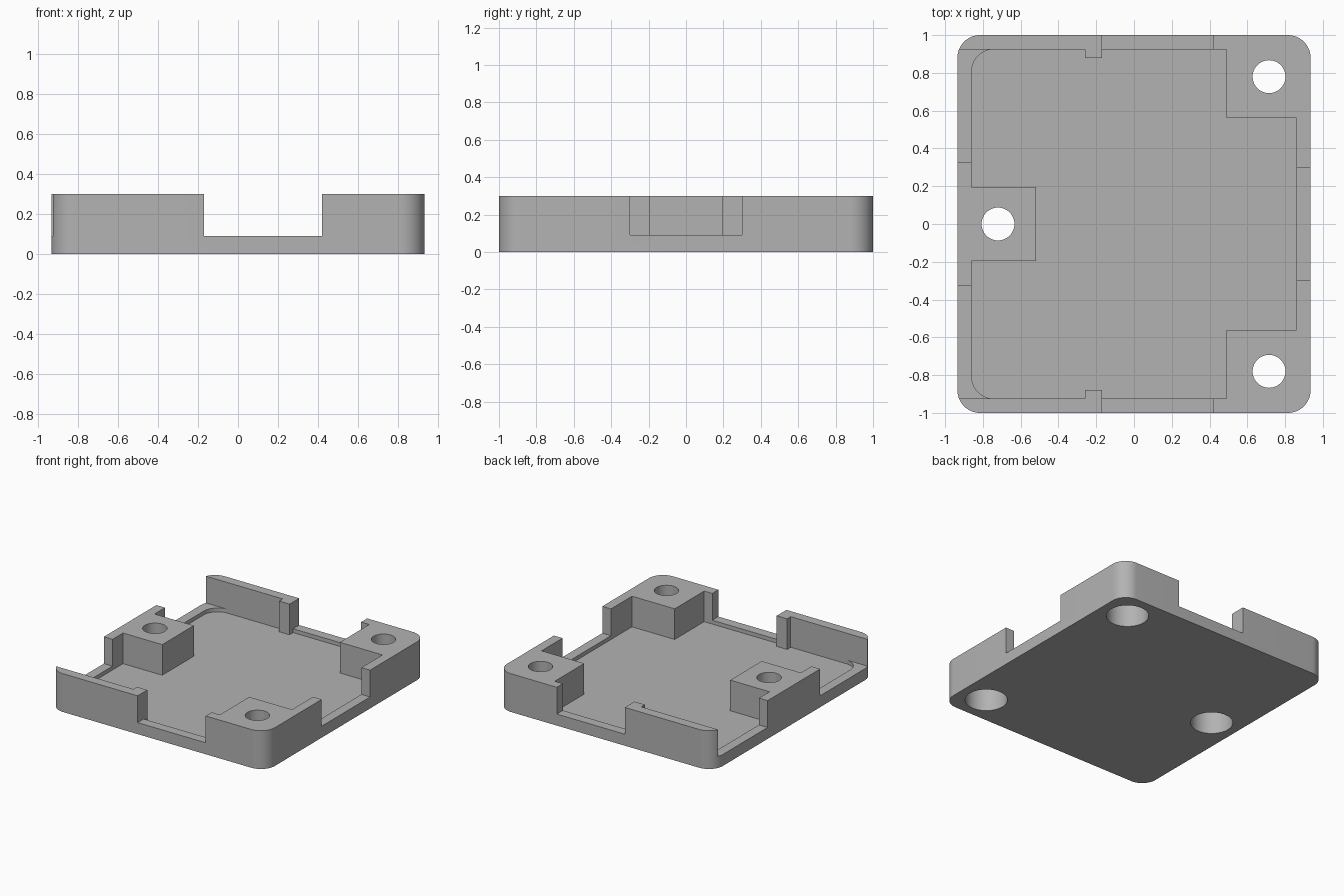
import bpy
import bmesh
from math import cos, sin, pi, radians

cube = bpy.data.objects.get("Cube")
if cube:
    bpy.data.objects.remove(cube, do_unlink=True)

HEIGHT, LEDGE, FLOOR = 0.30, 0.09, 0.06
OUT_X, OUT_Y = 0.935, 1.0      # outer half sizes
IN_X, IN_Y = 0.86, 0.925       # inner wall faces
RADIUS = 0.12

grey = bpy.data.materials.new("plain_grey")
grey.use_nodes = True
colour = (0.45, 0.45, 0.45, 1)
grey.diffuse_color = colour
grey.node_tree.nodes["Principled BSDF"].inputs["Base Color"].default_value = colour


def arc(cx, cy, r, start, end, steps=16):
    """Points on an arc, angles in degrees."""
    angles = [radians(start + (end - start) * i / steps) for i in range(steps + 1)]
    return [(cx + r * cos(a), cy + r * sin(a)) for a in angles]


def prism(name, outline, z0, z1):
    """Extrude a counter-clockwise outline from z0 to z1."""
    bm = bmesh.new()
    face = bm.faces.new([bm.verts.new((x, y, z0)) for x, y in outline])
    top = bmesh.ops.extrude_face_region(bm, geom=[face])["geom"]
    moved = [v for v in top if isinstance(v, bmesh.types.BMVert)]
    bmesh.ops.translate(bm, verts=moved, vec=(0, 0, z1 - z0))
    bmesh.ops.recalc_face_normals(bm, faces=bm.faces)
    mesh = bpy.data.meshes.new(name)
    bm.to_mesh(mesh)
    bm.free()
    mesh.materials.append(grey)
    obj = bpy.data.objects.new(name, mesh)
    bpy.context.collection.objects.link(obj)
    return obj


def box(x0, x1, y0, y1):
    return [(x0, y0), (x1, y0), (x1, y1), (x0, y1)]


def circle(x, y, r):
    return arc(x, y, r, 0, 360, 64)[:-1]


# Tray body with rounded corners
cx, cy = OUT_X - RADIUS, OUT_Y - RADIUS
body = []
for i, (sx, sy) in enumerate([(1, 1), (-1, 1), (-1, -1), (1, -1)]):
    body += arc(sx * cx, sy * cy, RADIUS, 90 * i, 90 * i + 90)
tray = prism("tray", body, 0, HEIGHT)

# Cavity outline: it goes around the screw posts and the two ribs
half = [(IN_X, 0.56), (0.49, 0.56), (0.49, IN_Y), (-0.17, IN_Y),
        (-0.17, 0.88), (-0.26, 0.88), (-0.26, IN_Y)]
half += arc(-IN_X + RADIUS, IN_Y - RADIUS, RADIUS, 90, 180)
half += [(-IN_X, 0.195), (-0.52, 0.195)]
cavity = half + [(x, -y) for x, y in reversed(half)]
cutters = [prism("cavity_cutter", cavity, FLOOR, 0.5)]

# Openings in the walls, down to the ledge
notches = [box(0.8, 1.1, -0.3, 0.3)]
for s in (-1, 1):
    notches.append(box(-0.17, 0.42, *sorted((s * 0.9, s * 1.1))))
    notches.append(box(-1.1, -IN_X + RADIUS, *sorted((s * 0.325, s * IN_Y))))
cutters += [prism("notch_cutter", n, LEDGE, 0.5) for n in notches]

# Screw holes, wider from below
for x, y in [(0.715, 0.78), (0.715, -0.78), (-0.72, 0)]:
    cutters.append(prism("hole_cutter", circle(x, y, 0.087), -0.1, 0.5))
    cutters.append(prism("counterbore_cutter", circle(x, y, 0.15), -0.1, 0.2))

# Cut everything and bake the result
for cutter in cutters:
    cutter.hide_render = True
    mod = tray.modifiers.new("cut", 'BOOLEAN')
    mod.operation = 'DIFFERENCE'
    mod.solver = 'EXACT'
    mod.object = cutter
bpy.context.view_layer.update()
baked = bpy.data.meshes.new_from_object(
    tray.evaluated_get(bpy.context.evaluated_depsgraph_get()))
tray.modifiers.clear()
tray.data = baked
for cutter in cutters:
    bpy.data.objects.remove(cutter, do_unlink=True)

for obj in bpy.context.selected_objects:
    obj.select_set(False)
tray.select_set(True)
bpy.context.view_layer.objects.active = tray
bpy.ops.object.shade_smooth_by_angle(angle=radians(30))
